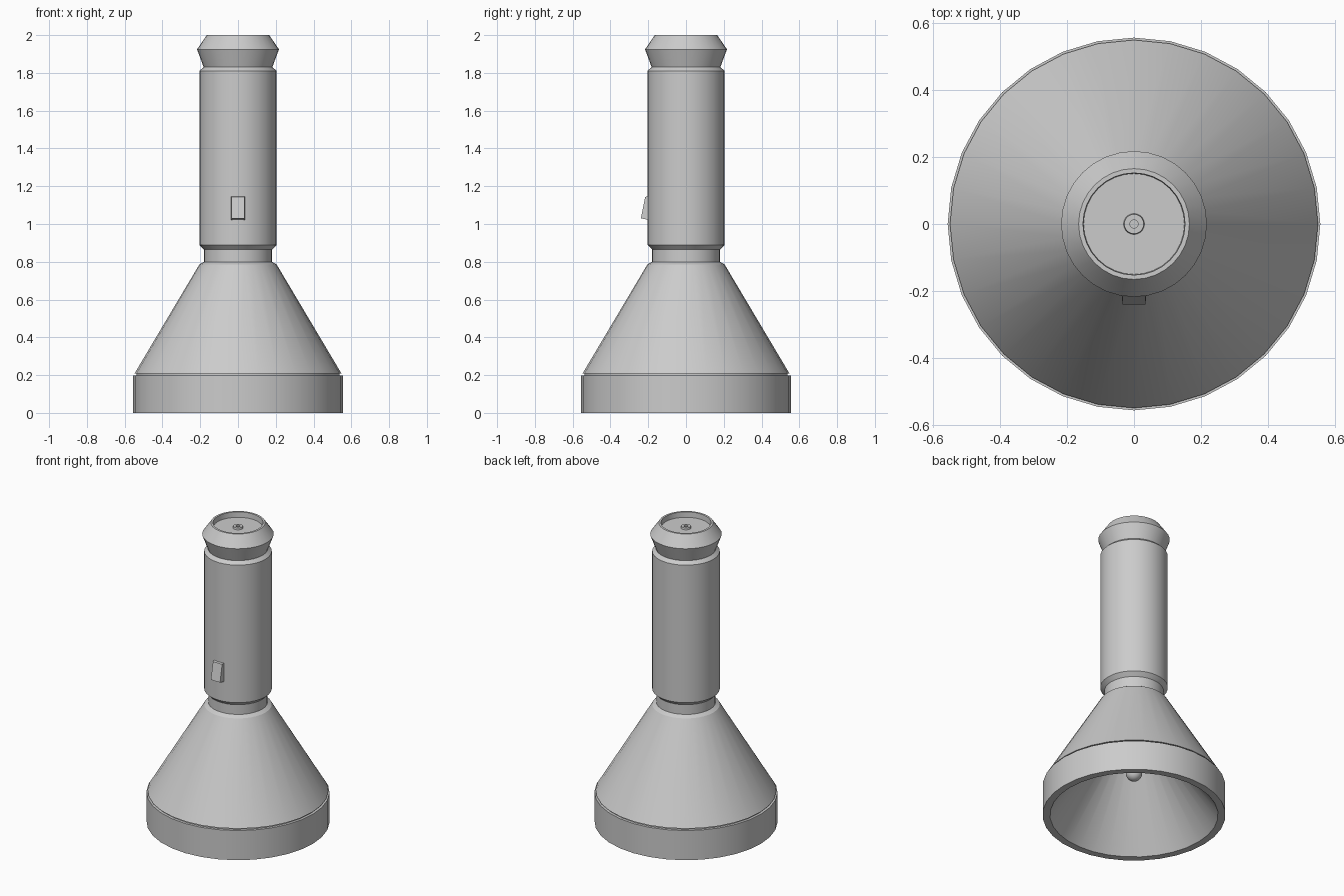
import bpy, bmesh, math

if "Cube" in bpy.data.objects:
    bpy.data.objects.remove(bpy.data.objects["Cube"])

SIDES = 32

grey = bpy.data.materials.new("light_grey")
grey.diffuse_color = (0.6, 0.6, 0.6, 1)
grey.use_nodes = True
grey.node_tree.nodes["Principled BSDF"].inputs["Base Color"].default_value = grey.diffuse_color


def finish(name, bm):
    """Turn a bmesh into a named object with sharp edges kept."""
    bmesh.ops.remove_doubles(bm, verts=bm.verts, dist=1e-5)
    bmesh.ops.recalc_face_normals(bm, faces=bm.faces)
    me = bpy.data.meshes.new(name)
    bm.to_mesh(me)
    bm.free()
    me.materials.append(grey)
    ob = bpy.data.objects.new(name, me)
    bpy.context.collection.objects.link(ob)
    bpy.ops.object.select_all(action='DESELECT')
    ob.select_set(True)
    bpy.context.view_layer.objects.active = ob
    bpy.ops.object.shade_smooth_by_angle(angle=math.radians(25))
    return ob


def lathe(name, profile, sides=SIDES):
    """Spin (radius, height) points, running axis to axis, about z."""
    bm = bmesh.new()
    vs = [bm.verts.new((r, 0, z)) for r, z in profile]
    es = [bm.edges.new(p) for p in zip(vs, vs[1:])]
    bmesh.ops.spin(bm, geom=vs + es, cent=(0, 0, 0), axis=(0, 0, 1),
                   angle=math.tau, steps=sides, use_duplicate=False)
    bmesh.ops.remove_doubles(bm, verts=bm.verts, dist=1e-5)
    return finish(name, bm)


# Head: hollow reflector inside, bezel ring, thin groove, cone
lathe("head", [
    (0, 0.56), (0.10, 0.56), (0.51, 0),
    (0.555, 0), (0.555, 0.198), (0.538, 0.198), (0.538, 0.208), (0.548, 0.208),
    (0.205, 0.785), (0.18, 0.80), (0, 0.80)])

# Bulb: stalk with a rounded tip
tip = [(0.05 * math.sin(a), 0.29 - 0.05 * math.cos(a))
       for a in (math.radians(15 * i) for i in range(7))]
lathe("bulb", tip + [(0.05, 0.57), (0, 0.57)], 16)

# Handle: neck, chamfers and long grip
lathe("handle", [
    (0, 0.79), (0.18, 0.79), (0.18, 0.865), (0.205, 0.89),
    (0.205, 1.81), (0.183, 1.83), (0, 1.83)])

# End cap: flared, with recessed top and a small raised contact
lathe("end_cap", [
    (0, 1.825), (0.18, 1.825), (0.217, 1.925), (0.165, 2.0), (0.152, 2.0),
    (0.150, 1.965), (0.031, 1.965), (0.029, 1.977), (0.012, 1.977),
    (0.012, 1.968), (0, 1.968)])

# Switch: tapered wedge on the front of the grip
bm = bmesh.new()
base = [bm.verts.new((x, -0.19, z))
        for x, z in ((-0.039, 1.02), (0.039, 1.02), (0.039, 1.15), (-0.039, 1.15))]
face = [bm.verts.new((x, y, z))
        for x, y, z in ((-0.034, -0.239, 1.03), (0.034, -0.239, 1.03),
                        (0.034, -0.216, 1.143), (-0.034, -0.216, 1.143))]
bm.faces.new(base)
bm.faces.new(face)
for i in range(4):
    j = (i + 1) % 4
    bm.faces.new((base[i], base[j], face[j], face[i]))
finish("switch", bm)
